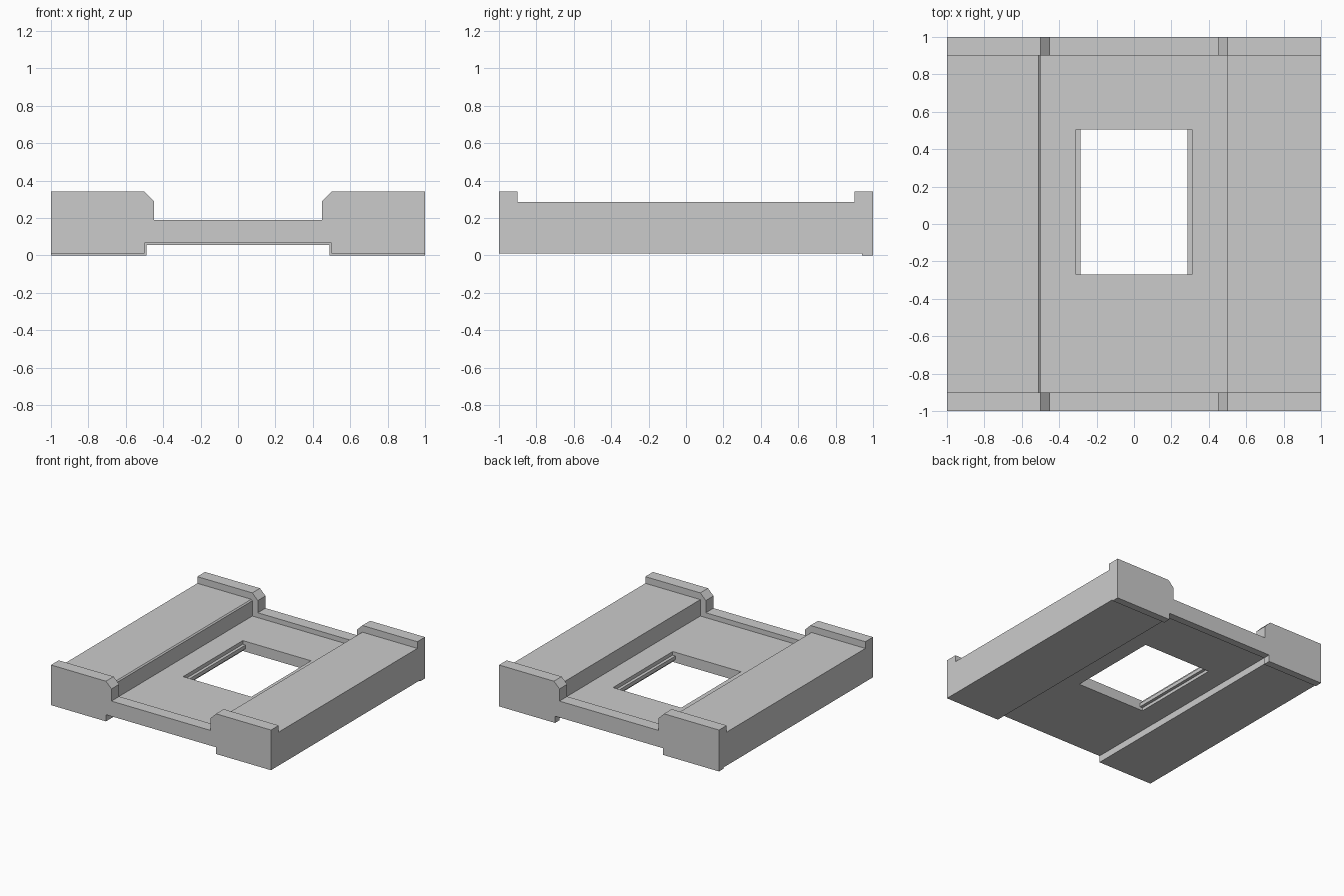
import bpy
import bmesh

if "Cube" in bpy.data.objects:
    bpy.data.objects.remove(bpy.data.objects["Cube"])


def prism(name, profile, y0, y1):
    """Extrude an (x, z) outline along y."""
    bm = bmesh.new()
    face = bm.faces.new([bm.verts.new((x, y0, z)) for x, z in profile])
    out = bmesh.ops.extrude_face_region(bm, geom=[face])
    moved = [g for g in out["geom"] if isinstance(g, bmesh.types.BMVert)]
    bmesh.ops.translate(bm, verts=moved, vec=(0, y1 - y0, 0))
    bmesh.ops.recalc_face_normals(bm, faces=bm.faces)
    mesh = bpy.data.meshes.new(name)
    bm.to_mesh(mesh)
    bm.free()
    obj = bpy.data.objects.new(name, mesh)
    bpy.context.collection.objects.link(obj)
    return obj


def box_outline(half, z0, z1):
    return [(-half, z0), (half, z0), (half, z1), (-half, z1)]


def mirrored(half):
    """Complete a symmetric outline from its right half."""
    return half + [(-x, z) for x, z in reversed(half)]


def cut(target, cutter):
    cutter.hide_render = True
    mod = target.modifiers.new("cut", 'BOOLEAN')
    mod.operation = 'DIFFERENCE'
    mod.solver = 'EXACT'
    mod.object = cutter
    bpy.context.view_layer.objects.active = target
    bpy.ops.object.modifier_apply(modifier=mod.name)
    bpy.data.objects.remove(cutter, do_unlink=True)


# Base block with the end-wall outline and the recess underneath
base = prism("base_block", mirrored([
    (0.5, 0.065), (0.5, 0.01), (1, 0.01), (1, 0.34),
    (0.5, 0.34), (0.45, 0.29), (0.45, 0.19)]), -1, 1)

# Lowered rails and floor between the two end walls
cut(base, prism("channel_cutter", [
    (-1.1, 0.285), (-0.51, 0.285), (-0.5, 0.275), (-0.5, 0.15),
    (0.5, 0.15), (0.5, 0.285), (1.1, 0.285), (1.1, 0.5), (-1.1, 0.5)],
    -0.9, 0.9))

# Window opening, wider above and below a thin side ledge
for half, z0, z1 in [(0.285, -0.1, 0.4), (0.31, 0.12, 0.4), (0.31, -0.1, 0.09)]:
    cut(base, prism("window_cutter", box_outline(half, z0, z1), -0.27, 0.505))

# Thin strip under the back edge, following the recess
prism("back_lip", [
    (-1, 0.01), (-1, 0), (-0.49, 0), (-0.49, 0.055), (0.49, 0.055), (0.49, 0),
    (1, 0), (1, 0.01), (0.5, 0.01), (0.5, 0.065), (-0.5, 0.065), (-0.5, 0.01)],
    0.94, 1)
